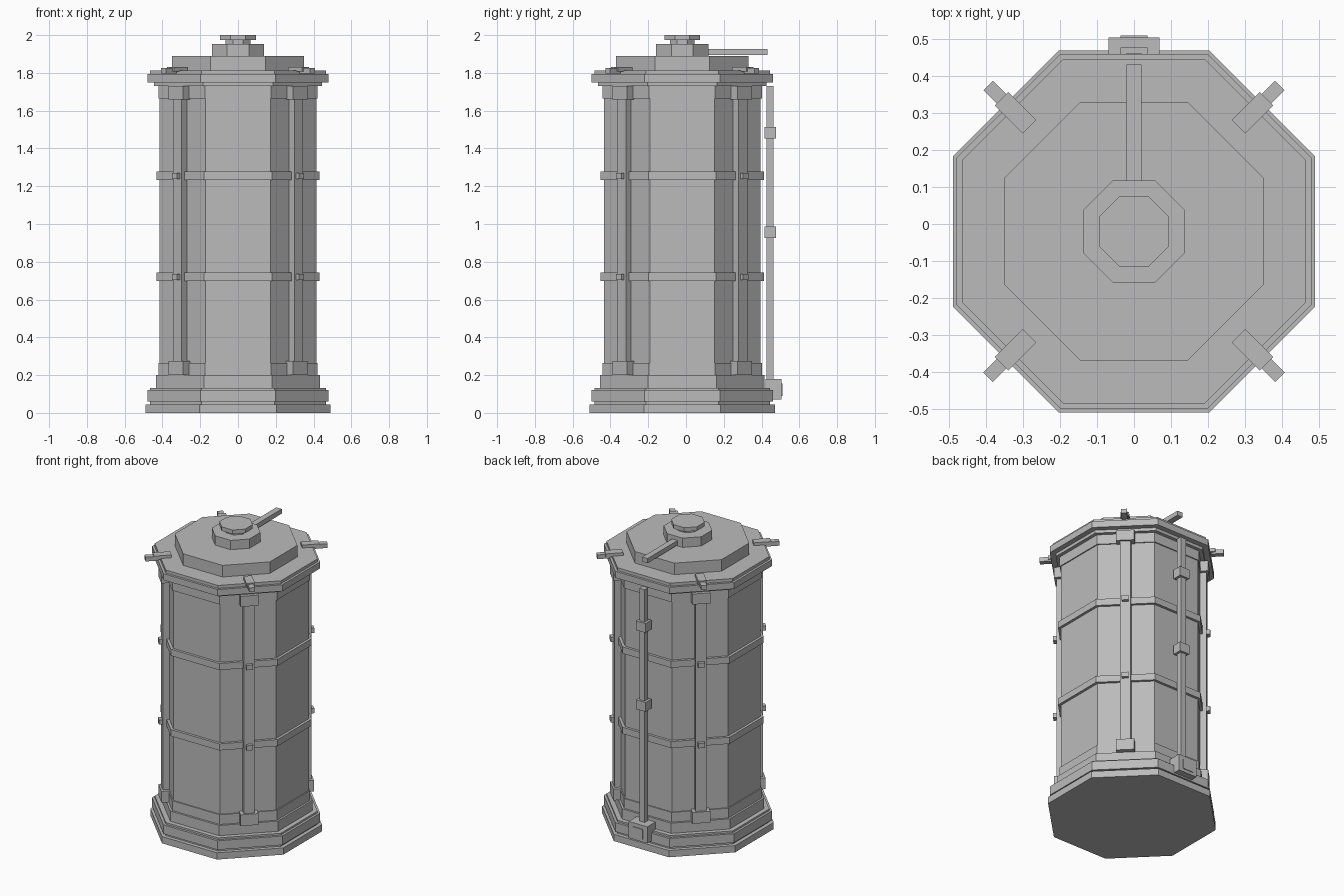
import bpy, bmesh
from math import pi, cos, sin
from mathutils import Matrix

cube = bpy.data.objects.get("Cube")
if cube:
    bpy.data.objects.remove(cube, do_unlink=True)

metal = bpy.data.materials.new("plain grey")
metal.use_nodes = True
GREY = (0.5, 0.5, 0.5, 1)
metal.diffuse_color = GREY
metal.node_tree.nodes["Principled BSDF"].inputs["Base Color"].default_value = GREY

AXIS_Y = -0.02   # the column axis sits slightly forward because of the rear pipe


def finish(name, bm):
    bmesh.ops.recalc_face_normals(bm, faces=bm.faces)
    mesh = bpy.data.meshes.new(name)
    bm.to_mesh(mesh)
    bm.free()
    mesh.materials.append(metal)
    obj = bpy.data.objects.new(name, mesh)
    bpy.context.collection.objects.link(obj)
    return obj


def octagon(name, apothem, z0, z1):
    """Eight-sided slab with flats facing the main axes."""
    bm = bmesh.new()
    r = apothem / cos(pi / 8)
    place = Matrix.Translation((0, AXIS_Y, (z0 + z1) / 2)) @ Matrix.Rotation(pi / 8, 4, "Z")
    bmesh.ops.create_cone(bm, cap_ends=True, segments=8, radius1=r, radius2=r,
                          depth=z1 - z0, matrix=place)
    return finish(name, bm)


def box(name, x, y, z, turn=0):
    """Box from (min, max) pairs, turned about the column axis."""
    bm = bmesh.new()
    pairs = (x, y, z)
    centre = Matrix.Translation([(a + b) / 2 for a, b in pairs])
    size = Matrix.Diagonal([b - a for a, b in pairs] + [1])
    spin = Matrix.Identity(4)
    if turn:
        spin = Matrix.Translation((0, AXIS_Y, 0)) @ Matrix.Rotation(turn, 4, "Z")
    bmesh.ops.create_cube(bm, size=1, matrix=spin @ centre @ size)
    return finish(name, bm)


# Stepped plinth, shaft, cornice, lid and knob
octagon("base_slab", 0.49, 0, 0.045)
octagon("base_groove", 0.465, 0.045, 0.06)
octagon("base_moulding", 0.48, 0.06, 0.12)
octagon("base_step", 0.465, 0.12, 0.132)
octagon("base_collar", 0.435, 0.132, 0.2)
octagon("shaft", 0.415, 0.2, 1.73)
octagon("shaft_bottom_band", 0.422, 0.2, 0.265)
octagon("shaft_top_band", 0.422, 1.665, 1.73)
octagon("cornice_lower", 0.445, 1.73, 1.75)
octagon("cornice_moulding", 0.48, 1.75, 1.793)
octagon("cornice_upper", 0.465, 1.793, 1.813)
octagon("lid", 0.35, 1.813, 1.89)
octagon("knob_base", 0.138, 1.89, 1.952)
octagon("knob_neck", 0.065, 1.952, 1.973)
octagon("knob_top", 0.095, 1.973, 2.0)

# Hoops around the shaft
hoops = {"lower": 0.72, "upper": 1.255}
for label, z in hoops.items():
    octagon(label + "_hoop", 0.432, z - 0.022, z + 0.022)

# Corner posts with feet, caps, hoop clips and roof latches
corners = {"back_left": -1, "back_right": 1, "front_right": 3, "front_left": 5}
for label, k in corners.items():
    a = k * pi / 4
    box(label + "_post", (-0.033, 0.033), (0.38, 0.455), (0.2, 1.73), a)
    box(label + "_post_foot", (-0.055, 0.055), (0.38, 0.467), (0.2, 0.275), a)
    box(label + "_post_cap", (-0.055, 0.055), (0.38, 0.467), (1.66, 1.73), a)
    for hoop, z in hoops.items():
        box(label + "_" + hoop + "_clip", (-0.02, 0.02), (0.44, 0.476),
            (z - 0.016, z + 0.016), a)
    box(label + "_latch", (-0.026, 0.026), (0.4, 0.507), (1.808, 1.832), a)
    box(label + "_latch_tip", (-0.018, 0.018), (0.48, 0.558), (1.797, 1.825), a)

# Roof arm, rear pipe, its clamps and the box at its foot
box("roof_arm", (-0.02, 0.02), (0.09, 0.432), (1.895, 1.926))
box("rear_pipe", (-0.02, 0.02), (0.427, 0.463), (0.15, 1.73))
for label, z in (("lower", 0.957), ("upper", 1.483)):
    box(label + "_pipe_clamp", (-0.036, 0.036), (0.415, 0.477), (z - 0.031, z + 0.031))
box("pipe_foot_box", (-0.069, 0.069), (0.42, 0.505), (0.07, 0.18))
box("pipe_foot_plate", (-0.037, 0.037), (0.5, 0.51), (0.09, 0.155))
